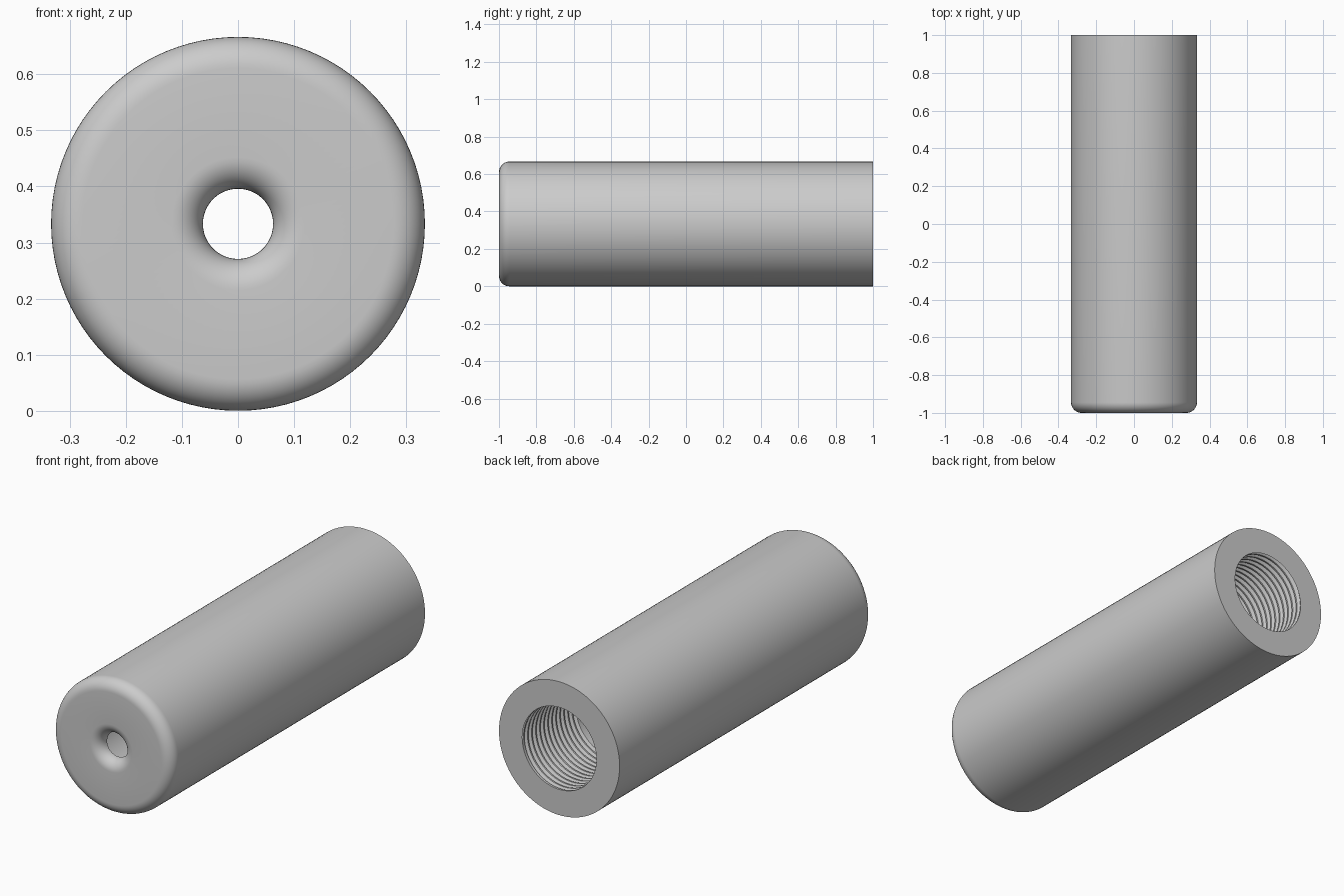
import bpy, bmesh, math

cube = bpy.data.objects.get("Cube")
if cube:
    bpy.data.objects.remove(cube, do_unlink=True)

SEG = 96
R = 0.3333            # outer radius, also the height of the axis
HOLE = 0.0625         # front hole radius
FILLET = 0.056        # front rounding and front wall thickness
MINOR, MAJOR = 0.205, 0.222
PITCH = 0.0317
THREAD_START = 0.57
# One thread turn: (fraction of pitch, radius)
TOOTH = [(0, MINOR), (0.25, MINOR), (0.56, MAJOR), (0.69, MAJOR)]

bm = bmesh.new()


def vert(r, y, j):
    a = 2 * math.pi * j / SEG
    return bm.verts.new((r * math.cos(a), y, R + r * math.sin(a)))


def skin(columns):
    for a, b in zip(columns, columns[1:]):
        for k in range(len(a) - 1):
            bm.faces.new((a[k], a[k + 1], b[k + 1], b[k]))


def arc(cr, cy, start, end, steps=10):
    pts = []
    for i in range(steps + 1):
        t = math.radians(start + (end - start) * i / steps)
        pts.append((cr + FILLET * math.cos(t), cy + FILLET * math.sin(t)))
    return pts


# Body profile: plain bore, front wall, rounded hole, rounded rim, back face
front = -1 + FILLET
profile = [(MINOR, THREAD_START), (MINOR, front)]
profile += arc(HOLE + FILLET, front, 180, 270)
profile += arc(R - FILLET, front, 270, 360)
profile += [(R, 1), (MINOR, 1)]
skin([[vert(r, y, j) for r, y in profile] for j in range(SEG + 1)])

# Helical thread, clipped flat at both ends
turns = math.ceil((1 - THREAD_START) / PITCH) + 1
columns = []
for j in range(SEG + 1):
    column = []
    for turn in range(-1, turns + 1):
        for frac, r in TOOTH:
            y = THREAD_START + (turn + frac - j / SEG) * PITCH
            if y <= THREAD_START or y >= 1:
                y, r = min(max(y, THREAD_START), 1), MINOR
            column.append(vert(r, y, j))
    columns.append(column)
skin(columns)

# Weld into one closed solid
bmesh.ops.remove_doubles(bm, verts=bm.verts, dist=0.00002)
bmesh.ops.recalc_face_normals(bm, faces=bm.faces)
mesh = bpy.data.meshes.new("threaded_tube")
bm.to_mesh(mesh)
bm.free()
tube = bpy.data.objects.new("threaded_tube", mesh)
bpy.context.collection.objects.link(tube)

# Plain grey metal
color = (0.6, 0.6, 0.6, 1)
mat = bpy.data.materials.new("grey_metal")
mat.use_nodes = True
mat.diffuse_color = color
mat.node_tree.nodes["Principled BSDF"].inputs["Base Color"].default_value = color
mesh.materials.append(mat)

bpy.ops.object.select_all(action="DESELECT")
tube.select_set(True)
bpy.context.view_layer.objects.active = tube
bpy.ops.object.shade_smooth_by_angle(angle=math.radians(30))
